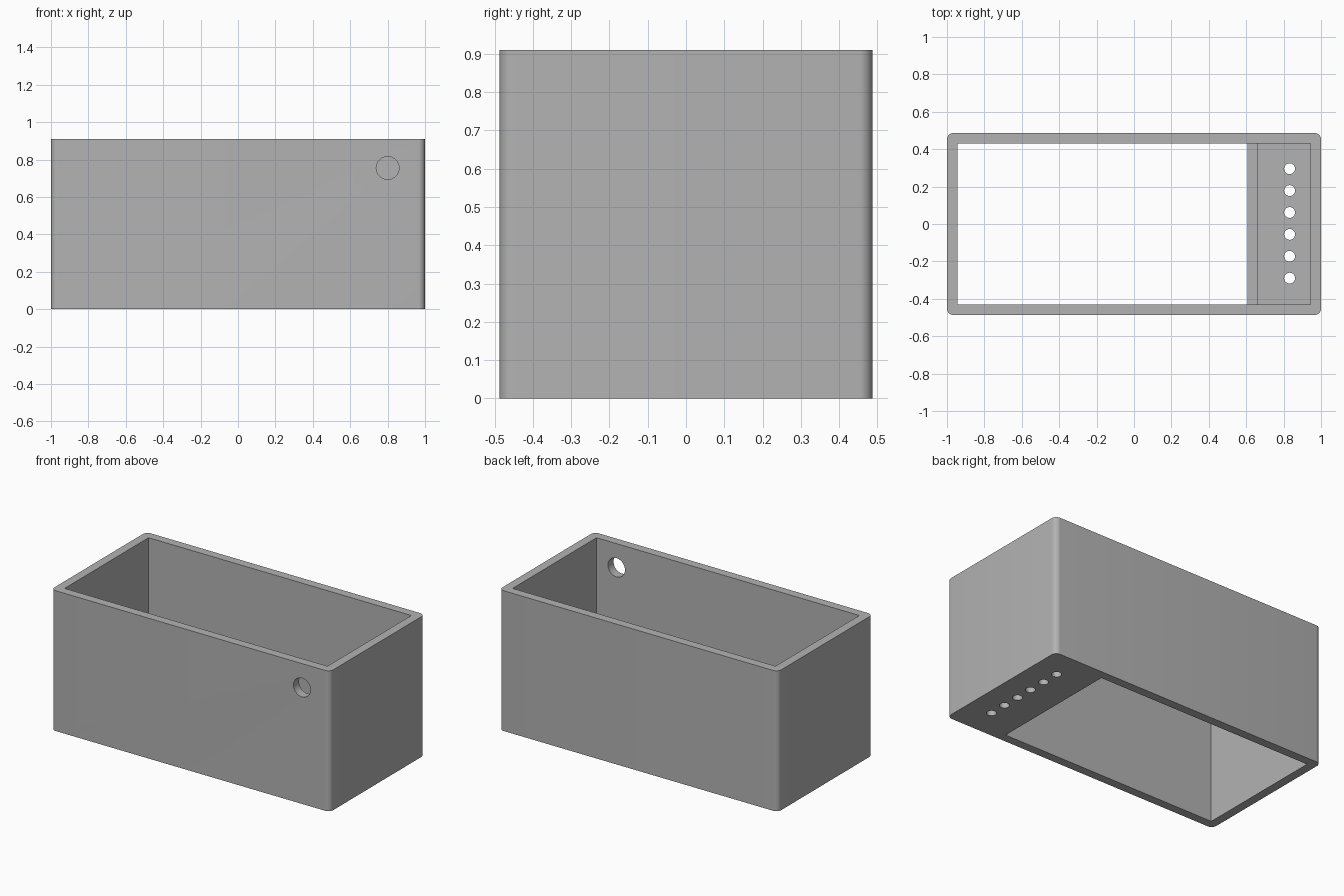
import bpy
import bmesh
import math

cube = bpy.data.objects.get("Cube")
if cube:
    bpy.data.objects.remove(cube, do_unlink=True)

LENGTH, DEPTH, HEIGHT = 2.0, 0.974, 0.91
WALL, FLOOR, DIVIDER_TOP = 0.057, 0.057, 0.40

grey = bpy.data.materials.new("plain grey")
grey.use_nodes = True
colour = (0.45, 0.45, 0.45, 1)
grey.diffuse_color = colour
grey.node_tree.nodes["Principled BSDF"].inputs["Base Color"].default_value = colour


def make_object(name, bm):
    bmesh.ops.recalc_face_normals(bm, faces=bm.faces[:])
    mesh = bpy.data.meshes.new(name)
    bm.to_mesh(mesh)
    bm.free()
    mesh.materials.append(grey)
    obj = bpy.data.objects.new(name, mesh)
    bpy.context.collection.objects.link(obj)
    return obj


def cylinder_cutter(name, location, radius, depth, tilt=0.0):
    bpy.ops.mesh.primitive_cylinder_add(vertices=48, radius=radius, depth=depth,
                                        location=location, rotation=(tilt, 0, 0))
    obj = bpy.context.object
    obj.name = name
    obj.data.materials.append(grey)
    return obj


def cut(target, cutter):
    cutter.hide_render = True
    mod = target.modifiers.new("cut", 'BOOLEAN')
    mod.operation = 'DIFFERENCE'
    mod.solver = 'EXACT'
    mod.object = cutter
    bpy.context.view_layer.objects.active = target
    bpy.ops.object.modifier_apply(modifier=mod.name)
    bpy.data.objects.remove(cutter, do_unlink=True)


# Outer block with rounded upright corners
bm = bmesh.new()
bmesh.ops.create_cube(bm, size=1)
for v in bm.verts:
    v.co = (v.co.x * LENGTH, v.co.y * DEPTH, (v.co.z + 0.5) * HEIGHT)
uprights = [e for e in bm.edges if abs(e.verts[0].co.z - e.verts[1].co.z) > 0.5]
bmesh.ops.bevel(bm, geom=uprights, offset=0.035, segments=8, profile=0.5,
                affect='EDGES')
box = make_object("open_box", bm)

# Cavity side profile: open bottom, dividing wall, floored end compartment
inner = LENGTH / 2 - WALL
profile = [(-inner, -0.1), (0.607, -0.1), (0.607, DIVIDER_TOP),
           (0.664, DIVIDER_TOP), (0.664, FLOOR), (inner, FLOOR),
           (inner, 1.1), (-inner, 1.1)]
bm = bmesh.new()
half = DEPTH / 2 - WALL
face = bm.faces.new([bm.verts.new((x, -half, z)) for x, z in profile])
side = bmesh.ops.extrude_face_region(bm, geom=[face])
for item in side["geom"]:
    if isinstance(item, bmesh.types.BMVert):
        item.co.y = half
cut(box, make_object("cavity_cutter", bm))

# Round port through the front wall
cut(box, cylinder_cutter("port_cutter", (0.8, -DEPTH / 2, 0.755), 0.061, 0.3,
                         math.pi / 2))

# Row of small holes through the compartment floor
for i in range(6):
    y = (i - 2.5) * 0.117 + 0.003
    cut(box, cylinder_cutter("floor_hole_cutter", (0.832, y, 0), 0.029, 0.3))

# Smooth corners and bores, crisp edges
bpy.ops.object.select_all(action='DESELECT')
box.select_set(True)
bpy.context.view_layer.objects.active = box
bpy.ops.object.shade_smooth_by_angle(angle=math.radians(30))
